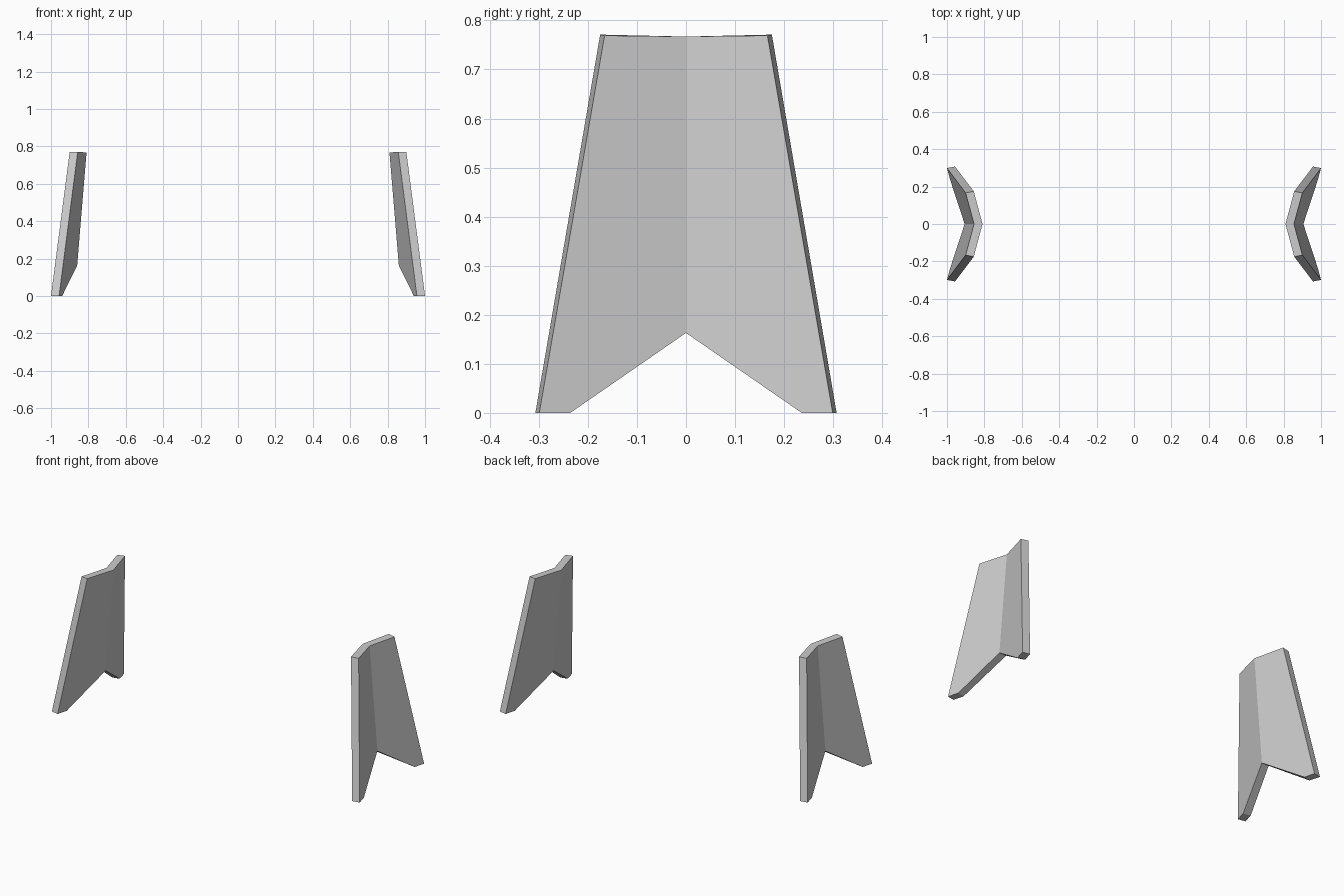
import bpy
import bmesh

if "Cube" in bpy.data.objects:
    bpy.data.objects.remove(bpy.data.objects["Cube"])

# Half-panel outline as (y, z): fold top, outer top, outer foot, inner foot, fold bottom
OUTER = [(0, 0.767), (0.166, 0.769), (0.299, 0), (0.236, 0), (0, 0.163)]
INNER = [(0, 0.767), (0.175, 0.771), (0.307, 0), (0.246, 0), (0, 0.163)]


def panel_leg(name, side):
    """V-folded slanted panel leg; side is +1 (right) or -1 (left)."""
    bm = bmesh.new()

    def loop(outline, base):
        # each half panel lies on a plane x = base + 0.271*y - 0.083*z
        return [bm.verts.new((side * (base + 0.271 * y - 0.083 * z), y, z))
                for y, z in outline]

    out, inn = loop(OUTER, 0.919), loop(INNER, 0.8735)
    bm.faces.new(out)
    bm.faces.new(inn[::-1])
    # rim, left open at the fold so the halves join
    for i in range(4):
        bm.faces.new((out[i], inn[i], inn[i + 1], out[i + 1]))

    # mirror the other half across the fold
    bmesh.ops.mirror(bm, geom=bm.verts[:] + bm.edges[:] + bm.faces[:],
                     axis='Y', merge_dist=0.0005)
    bmesh.ops.remove_doubles(bm, verts=bm.verts[:], dist=0.0005)
    bmesh.ops.recalc_face_normals(bm, faces=bm.faces[:])

    mesh = bpy.data.meshes.new(name)
    bm.to_mesh(mesh)
    bm.free()
    obj = bpy.data.objects.new(name, mesh)
    bpy.context.collection.objects.link(obj)


# Pair of legs facing each other
panel_leg("right_leg", 1)
panel_leg("left_leg", -1)
